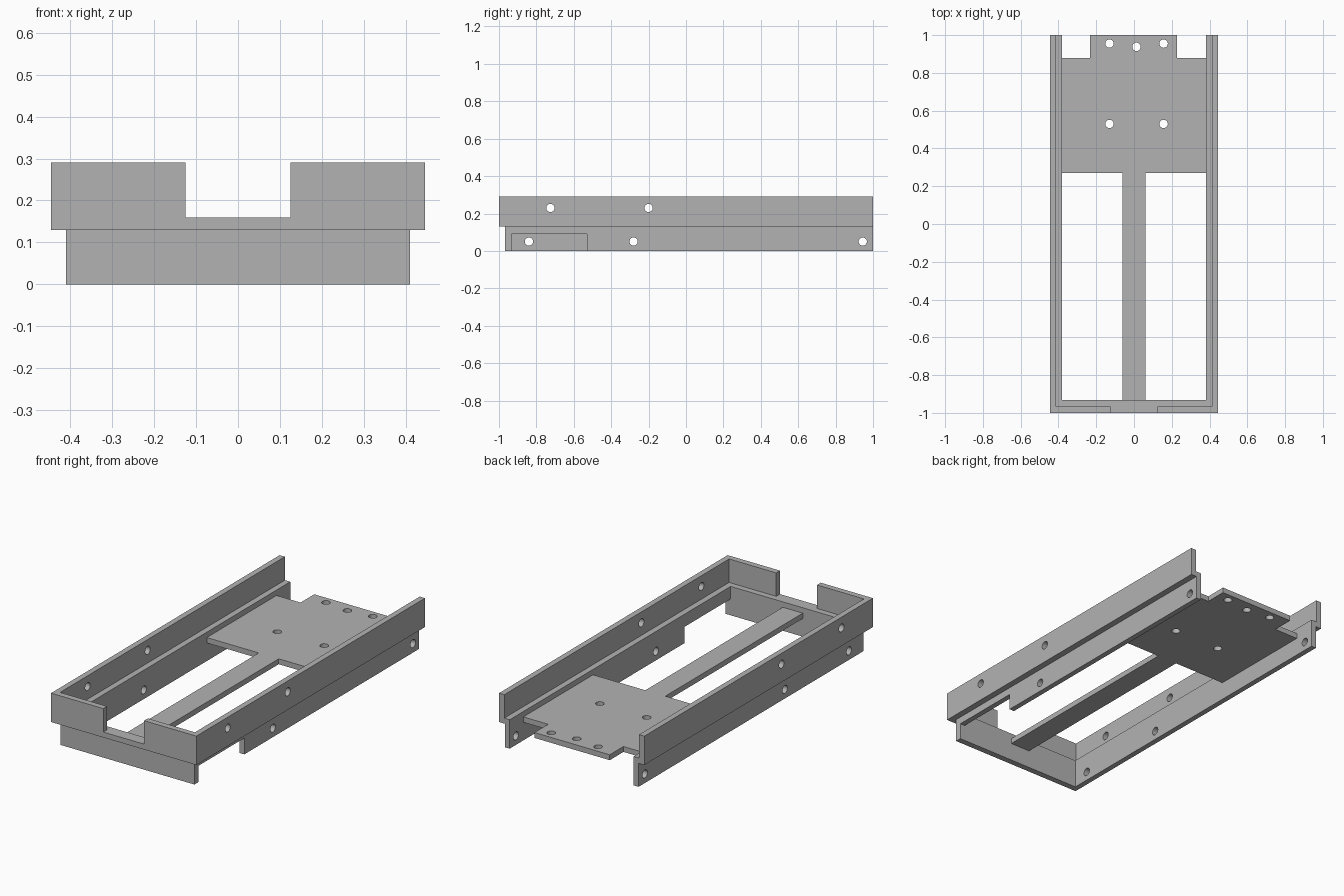
import bpy
import bmesh
from math import pi
from mathutils import Matrix, Vector

cube = bpy.data.objects.get("Cube")
if cube:
    bpy.data.objects.remove(cube, do_unlink=True)

grey = bpy.data.materials.new("plain_grey")
grey.use_nodes = True
colour = (0.45, 0.45, 0.45, 1)
grey.diffuse_color = colour
grey.node_tree.nodes["Principled BSDF"].inputs["Base Color"].default_value = colour


def make_object(name, bm):
    bmesh.ops.recalc_face_normals(bm, faces=bm.faces)
    mesh = bpy.data.meshes.new(name)
    bm.to_mesh(mesh)
    bm.free()
    mesh.materials.append(grey)
    obj = bpy.data.objects.new(name, mesh)
    bpy.context.collection.objects.link(obj)
    return obj


def box(name, x0, x1, y0, y1, z0, z1):
    bm = bmesh.new()
    size = Vector((x1 - x0, y1 - y0, z1 - z0))
    centre = Vector((x0 + x1, y0 + y1, z0 + z1)) / 2
    bmesh.ops.create_cube(bm, size=1, matrix=Matrix.LocRotScale(centre, None, size))
    return make_object(name, bm)


def drill(centre, axis, length):
    bm = bmesh.new()
    turn = Matrix.Rotation(pi / 2, 4, "Y") if axis == "X" else Matrix.Identity(4)
    bmesh.ops.create_cone(bm, cap_ends=True, segments=32, radius1=HOLE, radius2=HOLE,
                          depth=length, matrix=Matrix.Translation(centre) @ turn)
    return make_object("drill", bm)


def combine(target, tool, operation):
    mod = target.modifiers.new(operation.lower(), "BOOLEAN")
    mod.operation, mod.solver, mod.object = operation, "EXACT", tool
    graph = bpy.context.evaluated_depsgraph_get()
    result = bpy.data.meshes.new_from_object(target.evaluated_get(graph))
    target.modifiers.clear()
    target.data = result
    bpy.data.objects.remove(tool, do_unlink=True)


HOLE = 0.022
BACK = 1.0
PAST = 1.2

# Stepped frame: narrow skirt below, wider tray above, both open at the back
frame = box("stepped_frame", -0.41, 0.41, -0.967, BACK, 0, 0.15)
combine(frame, box("tray", -0.445, 0.445, -1, BACK, 0.13, 0.29), "UNION")
cuts = [
    box("lower_opening", -0.38, 0.38, -0.933, PAST, -0.1, 0.4),
    box("upper_opening", -0.413, 0.413, -0.967, PAST, 0.16, 0.4),
    box("front_gap", -0.125, 0.125, -1.1, -0.9, 0.16, 0.4),
    box("left_skirt_gap", 0.3, 0.5, -0.933, -0.53, -0.1, 0.09),
]

# Screw holes through both side walls
for z, places in ((0.23, (-0.725, -0.2)), (0.05, (-0.84, -0.28, 0.945))):
    cuts += [drill((0, y, z), "X", 2) for y in places]
for tool in cuts:
    combine(frame, tool, "DIFFERENCE")

# Mounting plate with a long tongue reaching the front wall
LOW, TOP = 0.1, 0.13
plate = box("mounting_plate", -0.38, 0.38, 0.27, BACK, LOW, TOP)
combine(plate, box("tongue", -0.062, 0.06, -0.933, 0.4, LOW, TOP), "UNION")
cuts = [
    box("right_corner", -0.6, -0.233, 0.88, PAST, 0, 0.3),
    box("left_corner", 0.228, 0.6, 0.88, PAST, 0, 0.3),
]
cuts += [drill((x, y, TOP), "Z", 1) for x in (-0.13, 0.157) for y in (0.53, 0.955)]
cuts.append(drill((0.013, 0.938, TOP), "Z", 1))
for tool in cuts:
    combine(plate, tool, "DIFFERENCE")

# Smooth hole walls, crisp corners
for obj in (frame, plate):
    bpy.ops.object.select_all(action="DESELECT")
    obj.select_set(True)
    bpy.context.view_layer.objects.active = obj
    bpy.ops.object.shade_smooth_by_angle(angle=pi / 6)
